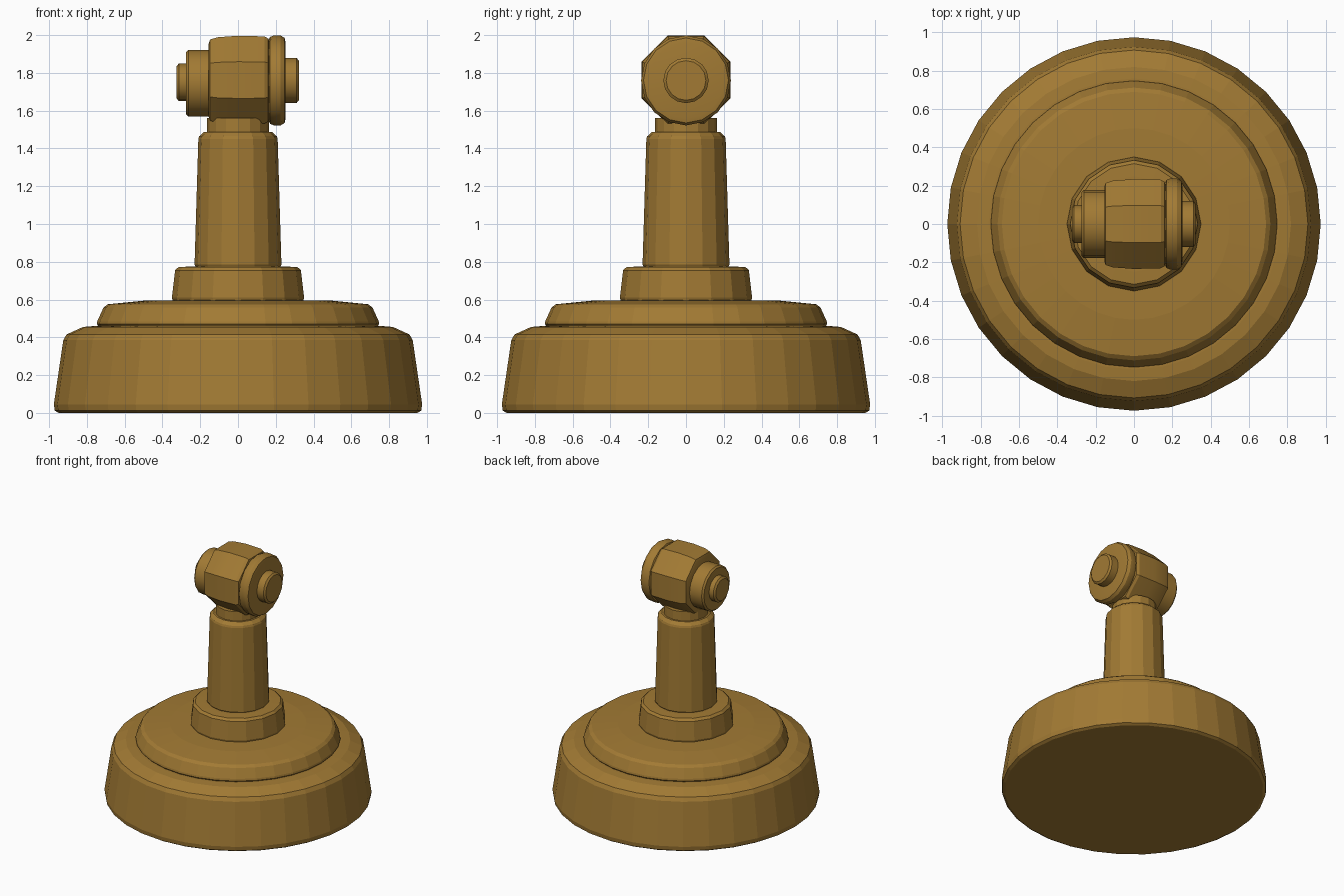
import bpy, math

if "Cube" in bpy.data.objects:
    bpy.data.objects.remove(bpy.data.objects["Cube"])

brass = bpy.data.materials.new("aged brass")
brass.diffuse_color = (0.36, 0.195, 0.034, 1)
brass.use_nodes = True
brass.node_tree.nodes["Principled BSDF"].inputs["Base Color"].default_value = brass.diffuse_color


def lathe(name, profile, sides, axis="Z", centre=0.0, phase=0.0, smooth=25):
    """Revolve (radius, position) pairs about Z, or about X at height centre."""
    verts, faces = [], []
    for r, h in profile:
        for i in range(sides):
            a = 2 * math.pi * (i + phase) / sides
            c, s = r * math.cos(a), r * math.sin(a)
            verts.append((c, s, h) if axis == "Z" else (h, c, s + centre))
    for k in range(len(profile) - 1):
        for i in range(sides):
            j = (i + 1) % sides
            faces.append((k * sides + i, k * sides + j,
                          (k + 1) * sides + j, (k + 1) * sides + i))
    faces.append(tuple(reversed(range(sides))))
    faces.append(tuple(range((len(profile) - 1) * sides, len(profile) * sides)))
    me = bpy.data.meshes.new(name)
    me.from_pydata(verts, [], faces)
    me.materials.append(brass)
    ob = bpy.data.objects.new(name, me)
    bpy.context.collection.objects.link(ob)
    bpy.context.view_layer.objects.active = ob
    ob.select_set(True)
    if smooth:
        bpy.ops.object.shade_smooth_by_angle(angle=math.radians(smooth))
    ob.select_set(False)
    return ob


# Stepped round base
lathe("base", [(0.95, 0), (0.97, 0.012), (0.975, 0.045), (0.925, 0.385),
               (0.908, 0.415), (0.82, 0.455), (0.76, 0.46)], 32, smooth=0)
lathe("base_step", [(0.73, 0.45), (0.748, 0.47), (0.745, 0.485), (0.712, 0.558),
                    (0.69, 0.575), (0.5, 0.594), (0.3, 0.597)], 32, smooth=0)

# Collar, post and neck
lathe("collar", [(0.345, 0.59), (0.35, 0.61), (0.333, 0.755), (0.315, 0.772),
                 (0.25, 0.775)], 16, smooth=0)
lathe("post", [(0.222, 0.77), (0.23, 0.785), (0.21, 1.45), (0.205, 1.465),
               (0.18, 1.487)], 16, smooth=0)
lathe("neck", [(0.165, 1.48), (0.163, 1.56)], 16, smooth=0)

# Swivel head, turned about the x axis
lathe("head_barrel", [(0.21, -0.155), (0.232, -0.148), (0.245, -0.11), (0.254, 0.0),
                      (0.25, 0.14), (0.238, 0.16), (0.21, 0.167)],
      8, "X", 1.762, 0.5)
lathe("head_ring", [(0.21, 0.16), (0.23, 0.17), (0.238, 0.19), (0.238, 0.225),
                    (0.225, 0.247), (0.2, 0.252)], 16, "X", 1.76)
lathe("head_hub", [(0.165, -0.275), (0.177, -0.262), (0.177, -0.15)],
      16, "X", 1.745)
for name, r, x0, x1, z in (("left_knob", 0.1, -0.26, -0.325, 1.75),
                           ("right_knob", 0.12, 0.24, 0.322, 1.76)):
    d = 0.012 if x1 > x0 else -0.012
    prof = [(r, x0), (r, x1 - d), (r - 0.015, x1)]
    lathe(name, prof if d > 0 else prof[::-1], 16, "X", z)
